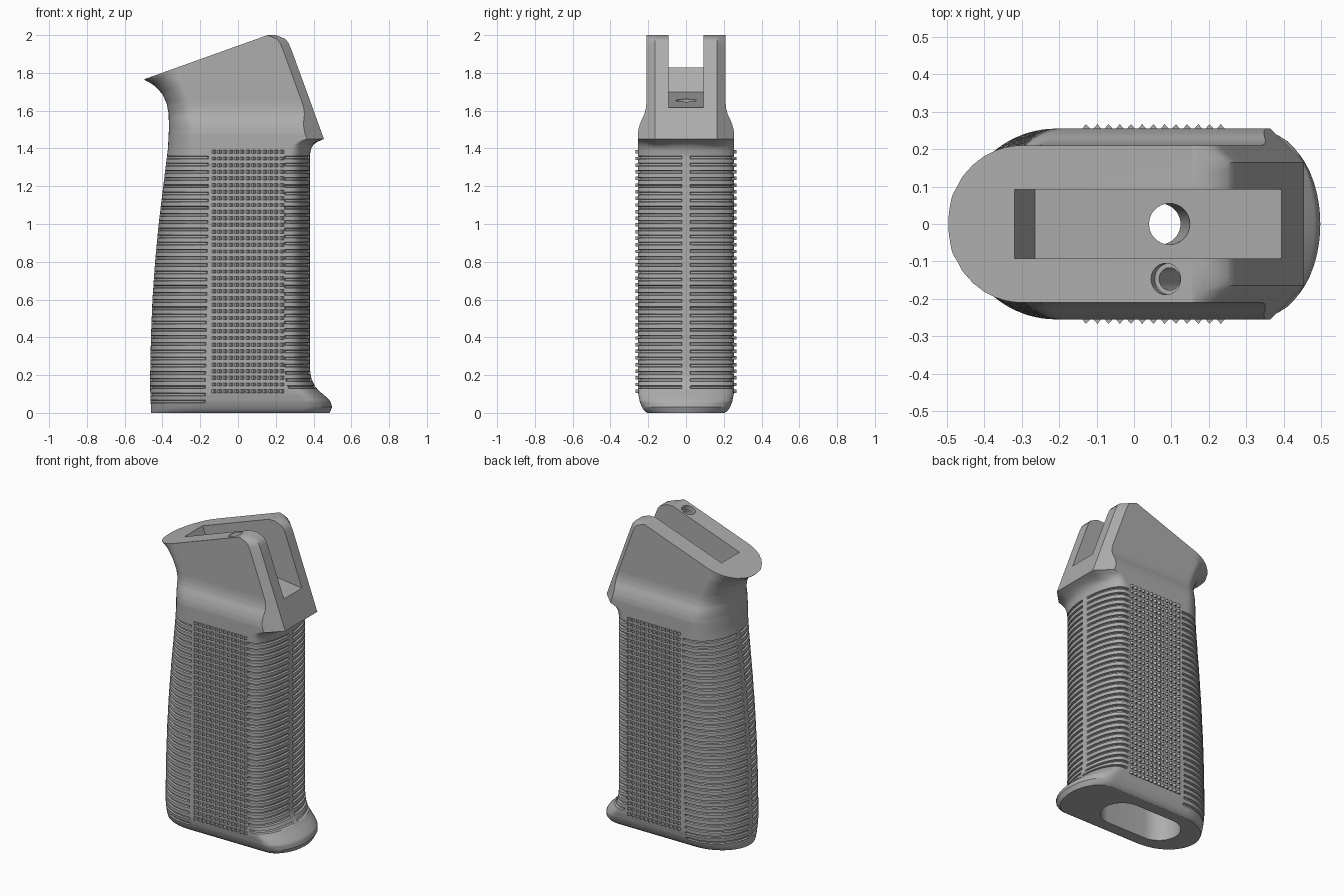
import bpy, bmesh
from math import sin, cos, acos, pi, sqrt, radians
from mathutils import Vector

cube = bpy.data.objects.get("Cube")
if cube:
    bpy.data.objects.remove(cube, do_unlink=True)

grey = bpy.data.materials.new("matte grey polymer")
grey.use_nodes = True
grey.diffuse_color = (0.42, 0.42, 0.42, 1)
grey.node_tree.nodes["Principled BSDF"].inputs["Base Color"].default_value = grey.diffuse_color


def make_object(name, bm):
    bmesh.ops.recalc_face_normals(bm, faces=bm.faces[:])
    mesh = bpy.data.meshes.new(name)
    bm.to_mesh(mesh)
    bm.free()
    mesh.materials.append(grey)
    obj = bpy.data.objects.new(name, mesh)
    bpy.context.collection.objects.link(obj)
    return obj


def prism(bm, points, direction):
    """Closed polygon extruded along a vector."""
    face = bm.faces.new([bm.verts.new(p) for p in points])
    out = bmesh.ops.extrude_face_region(bm, geom=[face], use_keep_orig=True)
    moved = [v for v in out["geom"] if isinstance(v, bmesh.types.BMVert)]
    bmesh.ops.translate(bm, verts=moved, vec=direction)


def lookup(table, z):
    if z <= table[0][0]:
        return table[0][1]
    for (a, p), (b, q) in zip(table, table[1:]):
        if z <= b:
            return p + (q - p) * (z - a) / (b - a)
    return table[-1][1]


# Height-to-size profiles of the grip
REAR = [(0, -.46), (.15, -.466), (.4, -.461), (.6, -.453), (.8, -.439), (1, -.42),
        (1.2, -.396), (1.4, -.371), (1.5, -.366), (1.58, -.367), (1.64, -.378),
        (1.69, -.402), (1.73, -.44), (1.75, -.47), (1.765, -.5)]
REAR_CORNER = [(0, -.21), (1.3, -.19), (1.5, -.2), (1.6, -.23), (1.76, -.3)]
FRONT = [(0, .485), (.03, .498), (.06, .49), (.09, .46), (.12, .425), (.15, .402),
         (.19, .386), (.24, .38), (1.37, .38), (1.4, .388), (1.42, .4), (1.435, .42),
         (1.45, .455), (1.92, .284), (1.96, .267), (1.98, .25), (2, .2)]
FRONT_DEPTH = [(.05, .14), (.2, .105)]
WIDTH = [(0, .205), (.01, .22), (.03, .233), (.06, .245), (.1, .253), (.14, .255),
         (1.48, .255), (1.51, .25), (1.54, .24), (1.58, .221), (1.61, .213), (1.64, .21)]
SLOPE = .358
FLAT = .165            # half width of the flat upper front face
GROOVE = .011          # groove depth


def ring(z, groove):
    """Cross-section at one height; groove is 0 or 1."""
    w, xf, depth = lookup(WIDTH, z), lookup(FRONT, z), lookup(FRONT_DEPTH, z)
    rc = lookup(REAR_CORNER, z)
    poly = lookup([(1.41, 0), (1.45, 1)], z)
    flare = lookup([(1.6, 0), (1.76, 1)], z)
    half = []

    # rear half-ellipse, the flare following the sloping top
    angles = [0, 4, 6] + [6 + 84 * i / 20 for i in range(1, 21)]
    for i, deg in enumerate(angles):
        d = GROOVE * groove if i > 1 else 0
        c, s = cos(radians(deg)), sin(radians(deg))
        a = rc - lookup(REAR, z - SLOPE * .2 * (1 - c) * flare)
        half.append((rc - (a - d) * c, (w - d) * s))

    # flat side
    d = GROOVE * groove if z > .13 else 0
    corner = xf - (depth * (1 - poly) + (w - FLAT) * poly)
    half += [(rc + .03, w - GROOVE * groove), (rc + .036, w),
             (corner - .028, w), (corner - .023, w - d)]

    # front: ellipse below, chamfered block above
    start = acos(FLAT / w)
    ys = [w * cos(start * i / 6) for i in range(7)] + [.14, .11, .08, .05, .026, .02, 0]
    for y in ys:
        k = d if y > .021 else 0
        ellipse = depth * (1 - sqrt(max(0, 1 - (y / w) ** 2)))
        chamfer = max(0, y - FLAT)
        half.append((xf - k - ellipse * (1 - poly) - chamfer * poly, y * (1 - k / w)))

    full = half + [(x, -y) for x, y in half[-2:0:-1]]
    return [(x, y, z) for x, y in full]


# Grip body lofted through the rings, finger grooves included
levels = [(z, 0) for z in (0, .01, .02, .03, .045)]
for i in range(35):
    z = .06 + .038 * i
    levels += [(z - .008, 0), (z - .005, 1), (z + .005, 1), (z + .008, 0)]
levels += [(z, 0) for z in (1.385, 1.4, 1.41, 1.42, 1.435, 1.45)]
levels += [(1.45 + .01 * i, 0) for i in range(1, 56)]

bm = bmesh.new()
rings = [[bm.verts.new(p) for p in ring(*level)] for level in levels]
for low, high in zip(rings, rings[1:]):
    for i in range(len(low)):
        j = (i + 1) % len(low)
        bm.faces.new((low[i], low[j], high[j], high[i]))
bm.faces.new(rings[0][::-1])
bm.faces.new(rings[-1])
grip = make_object("grip_body", bm)


def cut(points, direction):
    bm = bmesh.new()
    prism(bm, points, direction)
    cutter = make_object("cutter", bm)
    cutter.hide_render = True
    mod = grip.modifiers.new("cut", "BOOLEAN")
    mod.operation, mod.solver, mod.object = "DIFFERENCE", "EXACT", cutter
    bpy.context.view_layer.objects.active = grip
    bpy.ops.object.modifier_apply(modifier=mod.name)
    bpy.data.objects.remove(cutter, do_unlink=True)


def side_cut(profile, half_width):
    cut([(x, -half_width, z) for x, z in profile], (0, 2 * half_width, 0))


def drill(base, axis, radius, length):
    axis = Vector(axis).normalized()
    u = Vector((0, 1, 0))
    v = axis.cross(u)
    circle = [2 * pi * i / 40 for i in range(40)]
    cut([Vector(base) + radius * (u * cos(t) + v * sin(t)) for t in circle], axis * length)


# Sloping top, then the open slot
side_cut([(-.7, 1.765 - .2 * SLOPE), (.4, 1.765 + .9 * SLOPE), (.4, 2.4), (-.7, 2.4)], .6)
side_cut([(-.265, 1.7), (.4, 1.615), (.6, 1.59), (.6, 2.3), (-.52, 2.3)], .092)

# Hollow from below with rounded ends
cavity = []
for centre, turn in ((.09, -pi / 2), (-.19, pi / 2)):
    cavity += [(centre + .13 * cos(turn + pi * i / 20), .13 * sin(turn + pi * i / 20), -.1)
               for i in range(21)]
cut(cavity, (0, 0, 1.55))

# Bolt hole through the slot floor, and a stepped blind hole in the top
drill((.06, 0, 1.38), (.127, 0, 1), .055, .36)
top_axis = Vector((-SLOPE, 0, 1)).normalized()
mouth = Vector((.085, -.147, 1.765 + .585 * SLOPE))
drill(mouth - top_axis * .03, top_axis, .042, .1)
drill(mouth - top_axis * .2, top_axis, .03, .25)

# Rows of small pointed teeth on both sides
bm = bmesh.new()
pitch = .03
for side in (-1, 1):
    for row in range(37):
        z = .115 + row * .0352
        for n in range(13):
            x = -.143 + n * pitch
            prism(bm, [(x, side * .25, z - .009), (x + pitch, side * .25, z - .009),
                       (x + pitch / 2, side * .267, z - .009)], (0, 0, .018))
teeth = make_object("side_grip_teeth", bm)

for obj in (grip, teeth):
    bpy.ops.object.select_all(action="DESELECT")
    obj.select_set(True)
    bpy.context.view_layer.objects.active = obj
    bpy.ops.object.shade_smooth_by_angle(angle=radians(30))
